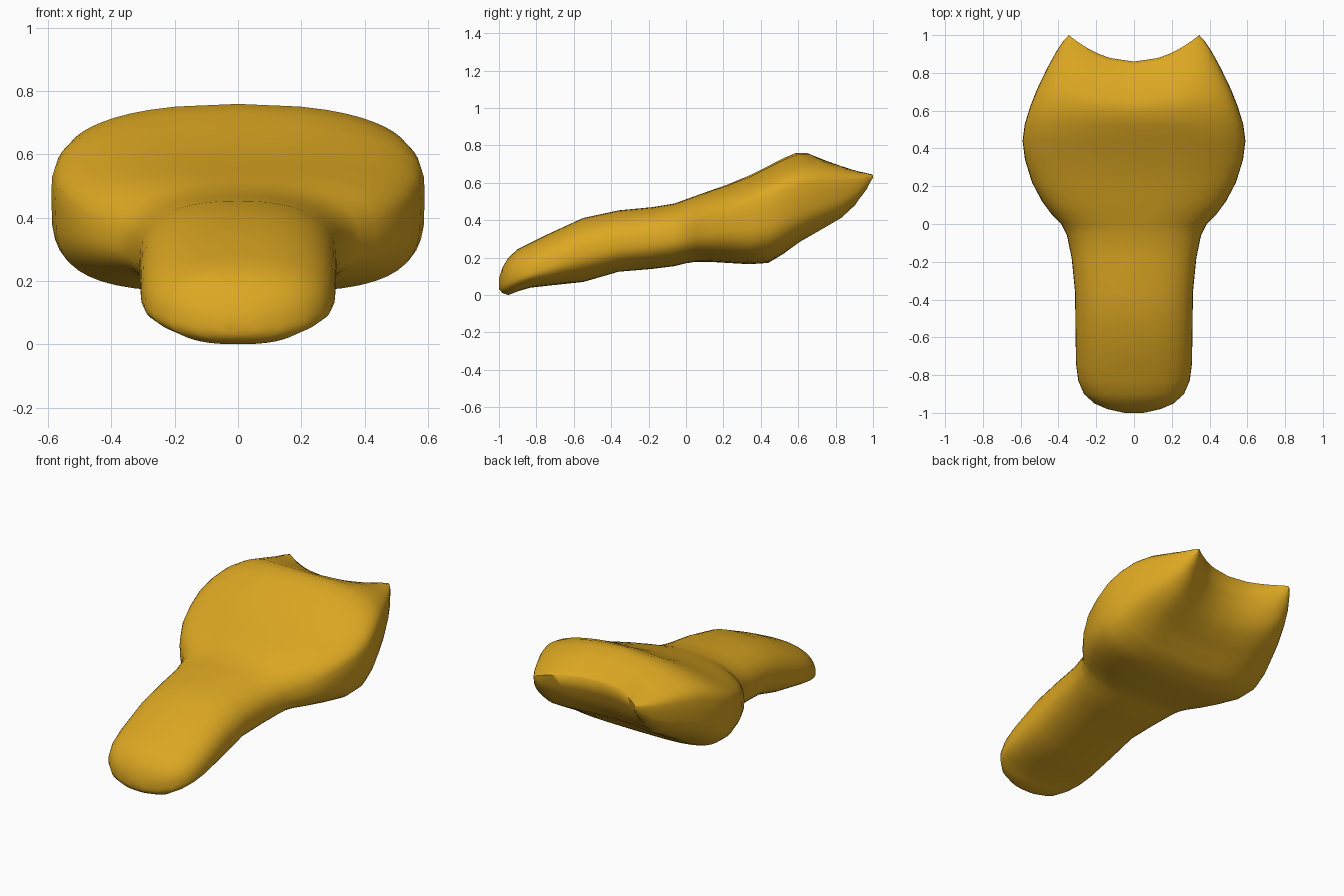
import bpy, bmesh, math

if "Cube" in bpy.data.objects:
    bpy.data.objects.remove(bpy.data.objects["Cube"])

gold = bpy.data.materials.new("golden_yellow")
gold.diffuse_color = (0.72, 0.39, 0.016, 1)
gold.use_nodes = True
gold.node_tree.nodes["Principled BSDF"].inputs["Base Color"].default_value = gold.diffuse_color

# Cross-sections along the body: y, half width, bottom z, widest z, top z
STATIONS = [
    (-1.00, 0.05, 0.03, 0.06, 0.09), (-0.98, 0.14, 0.01, 0.07, 0.15),
    (-0.95, 0.21, 0.00, 0.08, 0.20), (-0.90, 0.265, 0.02, 0.10, 0.245),
    (-0.83, 0.295, 0.04, 0.12, 0.28), (-0.74, 0.307, 0.05, 0.15, 0.325),
    (-0.55, 0.31, 0.07, 0.22, 0.412), (-0.36, 0.312, 0.125, 0.27, 0.453),
    (-0.18, 0.33, 0.14, 0.29, 0.47), (-0.06, 0.355, 0.155, 0.31, 0.49),
    (0.00, 0.385, 0.17, 0.33, 0.512), (0.05, 0.435, 0.178, 0.35, 0.53),
    (0.12, 0.487, 0.178, 0.37, 0.555), (0.22, 0.54, 0.172, 0.41, 0.59),
    (0.34, 0.577, 0.165, 0.44, 0.64), (0.44, 0.59, 0.172, 0.47, 0.69),
    (0.53, 0.578, 0.22, 0.50, 0.732), (0.62, 0.55, 0.277, 0.53, 0.76),
    (0.71, 0.515, 0.325, 0.55, 0.76), (0.83, 0.457, 0.39, 0.57, 0.72),
    (0.91, 0.413, 0.46, 0.59, 0.69), (0.97, 0.373, 0.545, 0.62, 0.668),
    (1.00, 0.345, 0.605, 0.635, 0.655),
]
SIDES = 48


def ramp(v, start, end):
    return min(1, max(0, (v - start) / (end - start)))


def ring_point(station, k):
    """Point on a rounded-box cross-section, notched at the back."""
    y, w, low, mid, high = station
    a = math.tau * k / SIDES
    c, s = math.cos(a), math.sin(a)
    # The head is boxier than the tongue, with a gently crowned top
    head = ramp(y, 0, 0.3)
    n = 2.4 + 1.6 * head if s > 0 else 2.4 + 1.1 * ramp(y, 0.05, 0.35)
    u = math.copysign(abs(c) ** (2 / n), c)
    x = w * u
    rise = abs(s) ** (2 / n)
    z = mid + rise * (high - mid if s > 0 else low - mid)
    if s > 0:
        z -= 0.06 * head * ramp(y, 1.0, 0.7) * u * u * rise
    if y > 0.5:
        t = max(0, 1 - (x / 0.345) ** 2)
        z -= (0.01 if s > 0 else 0.06) * ((y - 0.5) / 0.5) ** 2 * t
        y -= (y - 0.5) * (0.28 if s >= 0 else 0.28 + 0.08 * rise) * t
    return x, y, z


# Body: one smooth loft from the rounded tongue to the two back points
bm = bmesh.new()
rings = [[bm.verts.new(ring_point(st, k)) for k in range(SIDES)] for st in STATIONS]
for r0, r1 in zip(rings, rings[1:]):
    for k in range(SIDES):
        n = (k + 1) % SIDES
        bm.faces.new((r0[k], r0[n], r1[n], r1[k]))

# Front cap
bm.faces.new(rings[0])
# Back rim: join the top and bottom edges with strips
last = rings[-1]
for k in range(SIDES // 2):
    quad = [last[k], last[k + 1], last[SIDES - k - 1], last[(SIDES - k) % SIDES]]
    bm.faces.new(list(dict.fromkeys(quad)))
bmesh.ops.recalc_face_normals(bm, faces=bm.faces)

mesh = bpy.data.meshes.new("flared_body")
bm.to_mesh(mesh)
bm.free()
mesh.materials.append(gold)
body = bpy.data.objects.new("flared_body", mesh)
bpy.context.collection.objects.link(body)
bpy.context.view_layer.objects.active = body
body.select_set(True)
bpy.ops.object.shade_smooth_by_angle(angle=math.radians(80))
